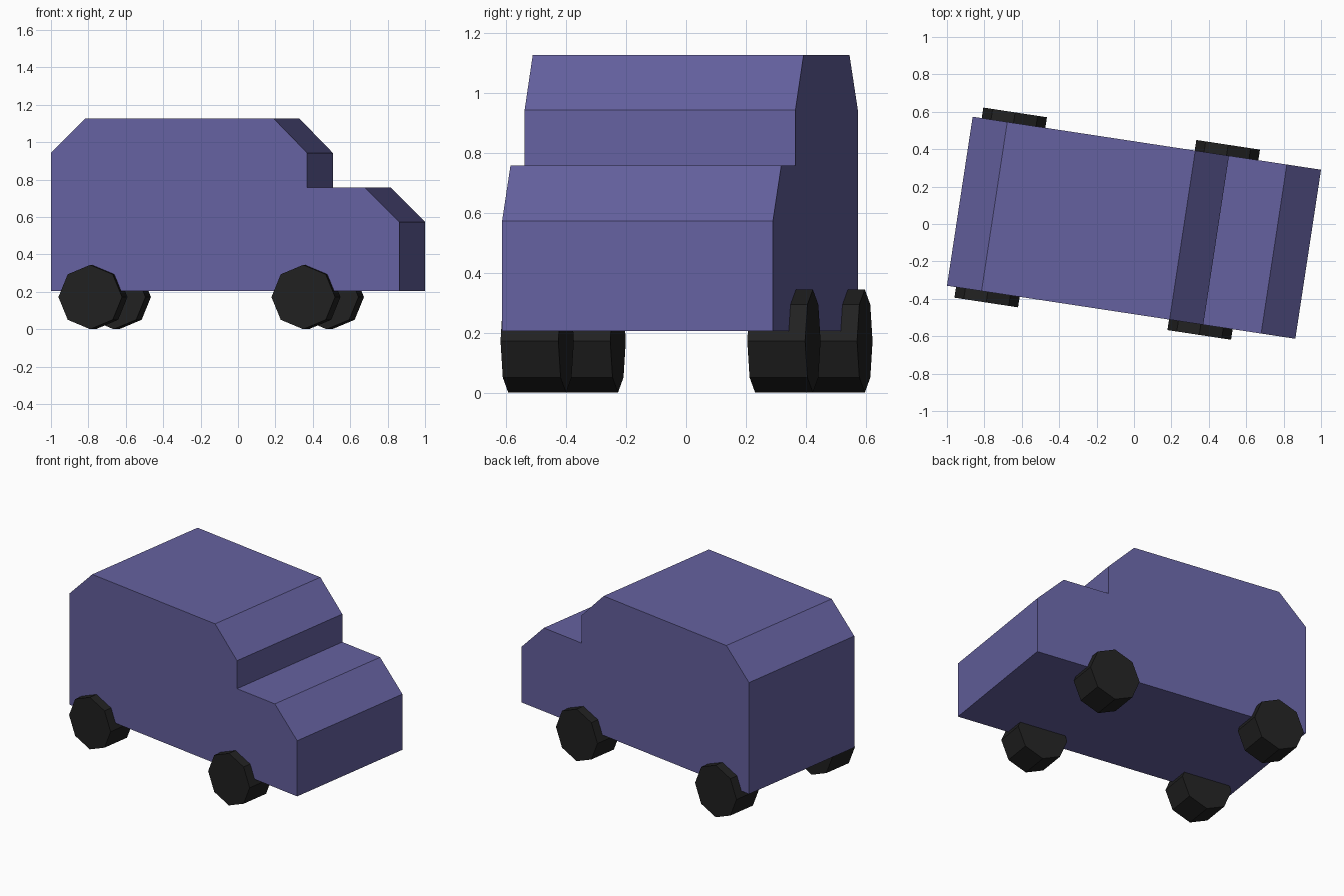
import bpy
import bmesh
from math import pi, radians
from mathutils import Matrix

if "Cube" in bpy.data.objects:
    bpy.data.objects.remove(bpy.data.objects["Cube"])

HALF_WIDTH = 0.457
# The whole van is turned slightly about the vertical axis
PLACE = Matrix.Translation((0, -0.02, 0)) @ Matrix.Rotation(radians(-8.65), 4, 'Z')


def material(name, color):
    mat = bpy.data.materials.new(name)
    mat.diffuse_color = (*color, 1)
    mat.use_nodes = True
    mat.node_tree.nodes["Principled BSDF"].inputs["Base Color"].default_value = mat.diffuse_color
    return mat


def add_object(name, bm, mat):
    bmesh.ops.recalc_face_normals(bm, faces=bm.faces)
    bm.transform(PLACE)
    mesh = bpy.data.meshes.new(name)
    bm.to_mesh(mesh)
    bm.free()
    mesh.materials.append(mat)
    obj = bpy.data.objects.new(name, mesh)
    bpy.context.collection.objects.link(obj)


paint = material("body_paint", (0.13, 0.12, 0.35))
rubber = material("tyre_rubber", (0.015, 0.015, 0.015))

# Body: side profile (length, height) extruded across the width
profile = [(-0.942, 0.205), (0.942, 0.205), (0.942, 0.573), (0.757, 0.757),
           (0.444, 0.757), (0.444, 0.942), (0.262, 1.127), (-0.755, 1.127),
           (-0.942, 0.942)]
bm = bmesh.new()
side = bm.faces.new([bm.verts.new((x, -HALF_WIDTH, z)) for x, z in profile])
ext = bmesh.ops.extrude_face_region(bm, geom=[side], use_keep_orig=True)
bmesh.ops.translate(bm, vec=(0, 2 * HALF_WIDTH, 0),
                    verts=[v for v in ext["geom"] if isinstance(v, bmesh.types.BMVert)])
add_object("van_body", bm, paint)

# Wheels: eight-sided cylinders with a corner pointing up
RADIUS, THICKNESS, OUTER = 0.172, 0.195, 0.514
for end, x in (("rear", -0.721), ("front", 0.431)):
    for hand, sign in (("right", -1), ("left", 1)):
        bm = bmesh.new()
        y = sign * (OUTER - THICKNESS / 2)
        bmesh.ops.create_cone(
            bm, cap_ends=True, segments=8, radius1=RADIUS, radius2=RADIUS, depth=THICKNESS,
            matrix=Matrix.Translation((x, y, RADIUS)) @ Matrix.Rotation(pi / 2, 4, 'X'))
        add_object(f"{end}_{hand}_wheel", bm, rubber)
